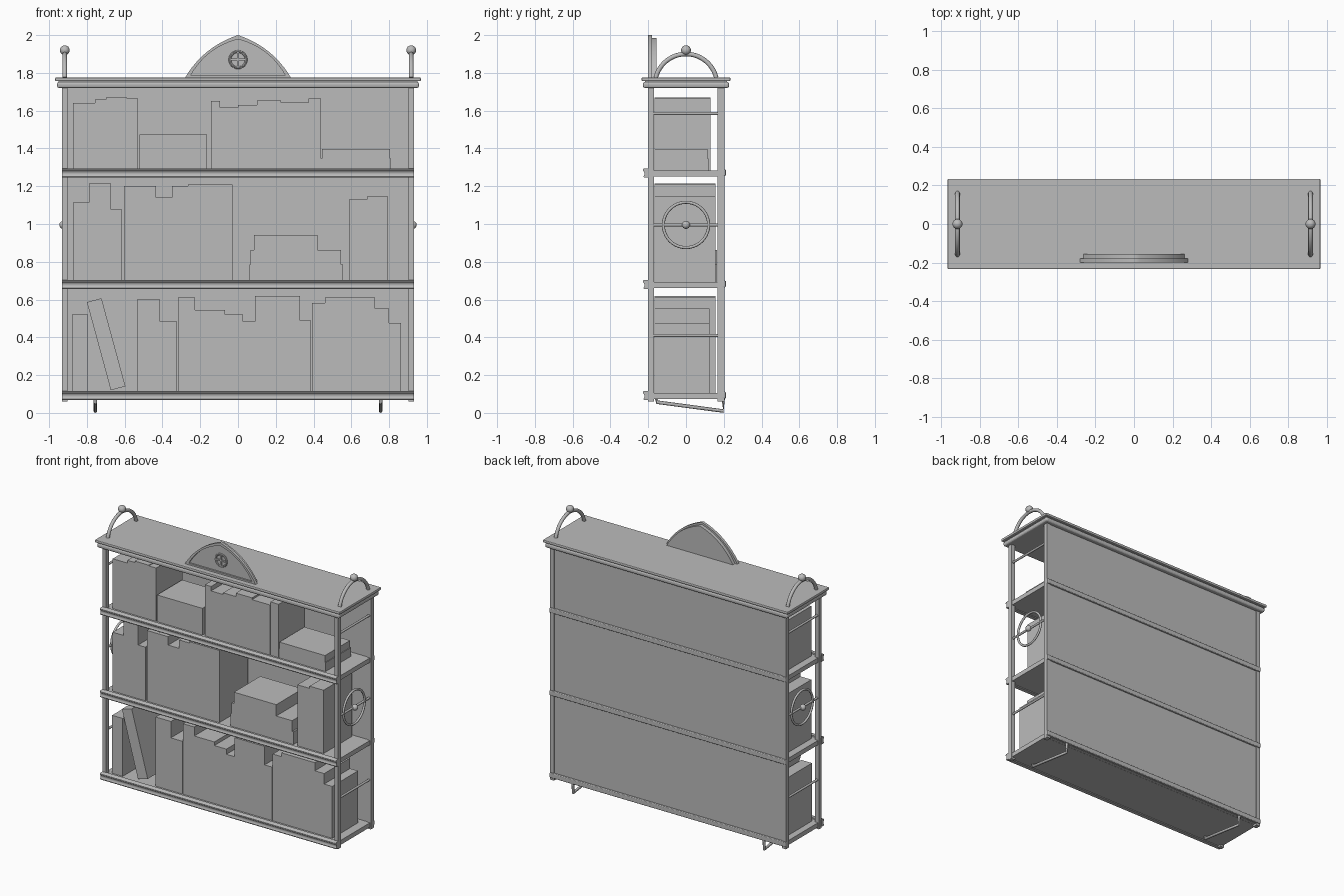
import bpy, bmesh, math
from mathutils import Vector, Matrix

if "Cube" in bpy.data.objects:
    bpy.data.objects.remove(bpy.data.objects["Cube"])

grey = bpy.data.materials.new("warm_free_grey")
grey.name = "plain_grey"
grey.diffuse_color = (0.5, 0.5, 0.5, 1)
grey.use_nodes = True
grey.node_tree.nodes["Principled BSDF"].inputs["Base Color"].default_value = grey.diffuse_color


def finish(name, bm, smooth=False):
    bmesh.ops.recalc_face_normals(bm, faces=bm.faces[:])
    me = bpy.data.meshes.new(name)
    bm.to_mesh(me)
    bm.free()
    me.materials.append(grey)
    ob = bpy.data.objects.new(name, me)
    bpy.context.collection.objects.link(ob)
    if smooth:
        bpy.ops.object.select_all(action='DESELECT')
        ob.select_set(True)
        bpy.context.view_layer.objects.active = ob
        bpy.ops.object.shade_smooth_by_angle(angle=math.radians(40))
    return ob


def box(name, x0, x1, y0, y1, z0, z1, tilt=0.0):
    bm = bmesh.new()
    m = (Matrix.Translation(((x0 + x1) / 2, (y0 + y1) / 2, (z0 + z1) / 2))
         @ Matrix.Rotation(tilt, 4, 'Y') @ Matrix.Diagonal((x1 - x0, y1 - y0, z1 - z0, 1)))
    bmesh.ops.create_cube(bm, size=1, matrix=m)
    return finish(name, bm)


def round_edges(ob, width, segments=3):
    mod = ob.modifiers.new("round", 'BEVEL')
    mod.width, mod.segments = width, segments
    return ob


def tube(name, pts, r, closed=False, sides=12):
    """Round bar swept along a path lying in a plane of constant x, or a straight bar."""
    bm = bmesh.new()
    pts = [Vector(p) for p in pts]
    n, rings = len(pts), []
    for i, p in enumerate(pts):
        a = pts[(i - 1) % n] if closed or i > 0 else p
        b = pts[(i + 1) % n] if closed or i < n - 1 else p
        t = (b - a).normalized()
        u = Vector((1, 0, 0)) if abs(t.x) < 0.9 else Vector((0, 1, 0))
        u = (u - t * u.dot(t)).normalized()
        v = t.cross(u)
        rings.append([bm.verts.new(p + r * (u * math.cos(k * math.tau / sides)
                                            + v * math.sin(k * math.tau / sides))) for k in range(sides)])
    for i in range(n if closed else n - 1):
        A, B = rings[i], rings[(i + 1) % n]
        for k in range(sides):
            j = (k + 1) % sides
            bm.faces.new((A[k], A[j], B[j], B[k]))
    if not closed:
        bm.faces.new(rings[0])
        bm.faces.new(rings[-1])
    return finish(name, bm, True)


def ball(name, loc, r):
    bm = bmesh.new()
    bmesh.ops.create_uvsphere(bm, u_segments=20, v_segments=12, radius=r, matrix=Matrix.Translation(loc))
    return finish(name, bm, True)


def prism(name, prof, axis, a, b, smooth=True):
    """Extrude a 2D profile: axis 'x' takes (y, z) points, axis 'y' takes (x, z) points."""
    bm = bmesh.new()
    place = (lambda p, d: (d, p[0], p[1])) if axis == 'x' else (lambda p, d: (p[0], d, p[1]))
    A = [bm.verts.new(place(p, a)) for p in prof]
    B = [bm.verts.new(place(p, b)) for p in prof]
    bm.faces.new(A)
    bm.faces.new(B)
    for i in range(len(prof)):
        j = (i + 1) % len(prof)
        bm.faces.new((A[i], A[j], B[j], B[i]))
    return finish(name, bm, smooth)


# Frame: posts, back panel
for sx in (-1, 1):
    xa, xb = sorted((sx * 0.932, sx * 0.902))
    box("front_post", xa, xb, -0.2, -0.17, 0.06, 1.725)
    box("back_post", xa, xb, 0.168, 0.203, 0.06, 1.725)
box("back_panel", -0.905, 0.905, 0.172, 0.198, 0.075, 1.725)

# Shelves with moulded front rails and slim back beads
for z in (0.092, 0.68, 1.27):
    box("shelf", -0.925, 0.925, -0.2, 0.175, z - 0.018, z + 0.014)
    rail = [(-0.195, z + 0.024), (-0.222, z + 0.024), (-0.228, z + 0.019), (-0.228, z + 0.012),
            (-0.222, z + 0.007), (-0.219, z - 0.004), (-0.222, z - 0.014), (-0.225, z - 0.018),
            (-0.222, z - 0.024), (-0.195, z - 0.024)]
    prism("shelf_front_rail", rail, 'x', -0.933, 0.933)
    round_edges(box("shelf_back_bead", -0.933, 0.933, 0.19, 0.211, z - 0.015, z + 0.02), 0.005)

# Cornice in stepped mouldings
round_edges(box("cornice_lower", -0.958, 0.958, -0.228, 0.228, 1.72, 1.753), 0.012)
box("cornice_neck", -0.95, 0.95, -0.218, 0.218, 1.74, 1.765)
round_edges(box("cornice_top", -0.968, 0.968, -0.235, 0.235, 1.756, 1.776), 0.006, 2)


# Pediment: pointed arch backing, raised rim and rosette
def ogive(w, top, base=1.775):
    h, k, n = top - base, 0.035, 12
    left = []
    for i in range(n + 1):
        t = i / n
        bulge = k * 4 * t * (1 - t)
        left.append((-w * (1 - t) - bulge * 0.6, base + h * t + bulge * 0.75))
    return left + [(-x, z) for x, z in reversed(left[:-1])]


prism("pediment_back", ogive(0.262, 1.985), 'y', -0.188, -0.155)
outer, inner = ogive(0.28, 2.0), ogive(0.25, 1.978, 1.787)
bm = bmesh.new()
loops = [[bm.verts.new((x, y, z)) for x, z in p]
         for p, y in ((outer, -0.18), (outer, -0.2), (inner, -0.2), (inner, -0.18))]
for s in range(4):
    A, B = loops[s], loops[(s + 1) % 4]
    for i in range(len(A)):
        j = (i + 1) % len(A)
        bm.faces.new((A[i], A[j], B[j], B[i]))
finish("pediment_rim", bm, True)
ring = [(0.043 * math.cos(i * math.tau / 32), -0.19, 1.87 + 0.043 * math.sin(i * math.tau / 32)) for i in range(32)]
tube("rosette_ring", ring, 0.007, True, 8)
box("rosette_bar", -0.04, 0.04, -0.196, -0.185, 1.865, 1.875)
box("rosette_bar", -0.005, 0.005, -0.196, -0.185, 1.83, 1.91)

# Side fittings, mirrored left and right
for sx in (-1, 1):
    x = sx * 0.917
    a0 = math.asin(0.04 / 0.165)
    arc = [a0 + (math.pi - 2 * a0) * i / 24 for i in range(25)]
    tube("top_hoop", [(x, 0.165 * math.cos(a), 1.735 + 0.165 * math.sin(a)) for a in arc], 0.012)
    ball("hoop_ball", (x, 0, 1.92), 0.026)
    for z in (0.41, 0.995, 1.585):
        tube("side_bar", [(x, -0.175, z), (x, 0.175, z)], 0.008)
    tube("side_ring", [(x, 0.12 * math.cos(i * math.tau / 40), 0.995 + 0.12 * math.sin(i * math.tau / 40))
                       for i in range(40)], 0.008, True)
    ball("side_ball", (sx * 0.925, 0, 0.995), 0.021)
    # Sloping support under the base
    tube("under_bracket", [(sx * 0.755, -0.155, 0.075), (sx * 0.755, -0.155, 0.057),
                           (sx * 0.755, 0.197, 0.01), (sx * 0.755, 0.197, 0.08)], 0.0095)

# Upright books as (left, right, top) for each shelf
rows = {
    1.284: [(-.873, -.757, 1.64), (-.757, -.698, 1.66), (-.698, -.587, 1.67), (-.587, -.53, 1.665),
            (-.143, -.095, 1.65), (-.095, 0, 1.618), (0, .1, 1.63), (.1, .228, 1.655),
            (.228, .372, 1.642), (.374, .439, 1.665)],
    0.694: [(-.873, -.788, 1.115), (-.788, -.672, 1.215), (-.672, -.614, 1.077), (-.603, -.519, 1.2),
            (-.518, -.435, 1.2), (-.434, -.349, 1.14), (-.349, -.265, 1.2), (-.265, -.03, 1.21),
            (.587, .683, 1.13), (.683, .794, 1.146)],
    0.106: [(-.878, -.794, .52), (-.534, -.413, .6), (-.413, -.323, .483), (-.317, -.228, .61),
            (-.228, -.069, .546), (-.069, .026, .52), (.026, .09, .483), (.09, .206, .62),
            (.206, .328, .62), (.328, .386, .488), (.392, .46, .583), (.46, .556, .61),
            (.556, .608, .61), (.608, .725, .61), (.725, .799, .552), (.799, .862, .477)],
}
for base, books in rows.items():
    for i, (a, b, top) in enumerate(books):
        back = 0.13 if base > 1 else (0.155 if top - base > 0.45 else 0.125)
        box("book", a, b, -0.168, back, base, top)
box("leaning_book", -0.738, -0.658, -0.168, 0.13, 0.122, 0.605, math.radians(-15.2))

# Lying books as (left, right, back, bottom, top)
for a, b, y, z0, z1 in ((-.524, -.164, .115, 1.284, 1.353), (-.524, -.164, .115, 1.353, 1.417),
                        (-.522, -.164, .115, 1.417, 1.475), (.44, .81, .12, 1.284, 1.347),
                        (.445, .805, .115, 1.347, 1.397), (.06, .556, .165, .694, .785),
                        (.065, .545, .165, .785, .862), (.085, .42, .13, .862, .943)):
    box("lying_book", a, b, -0.168, y, z0, z1)
